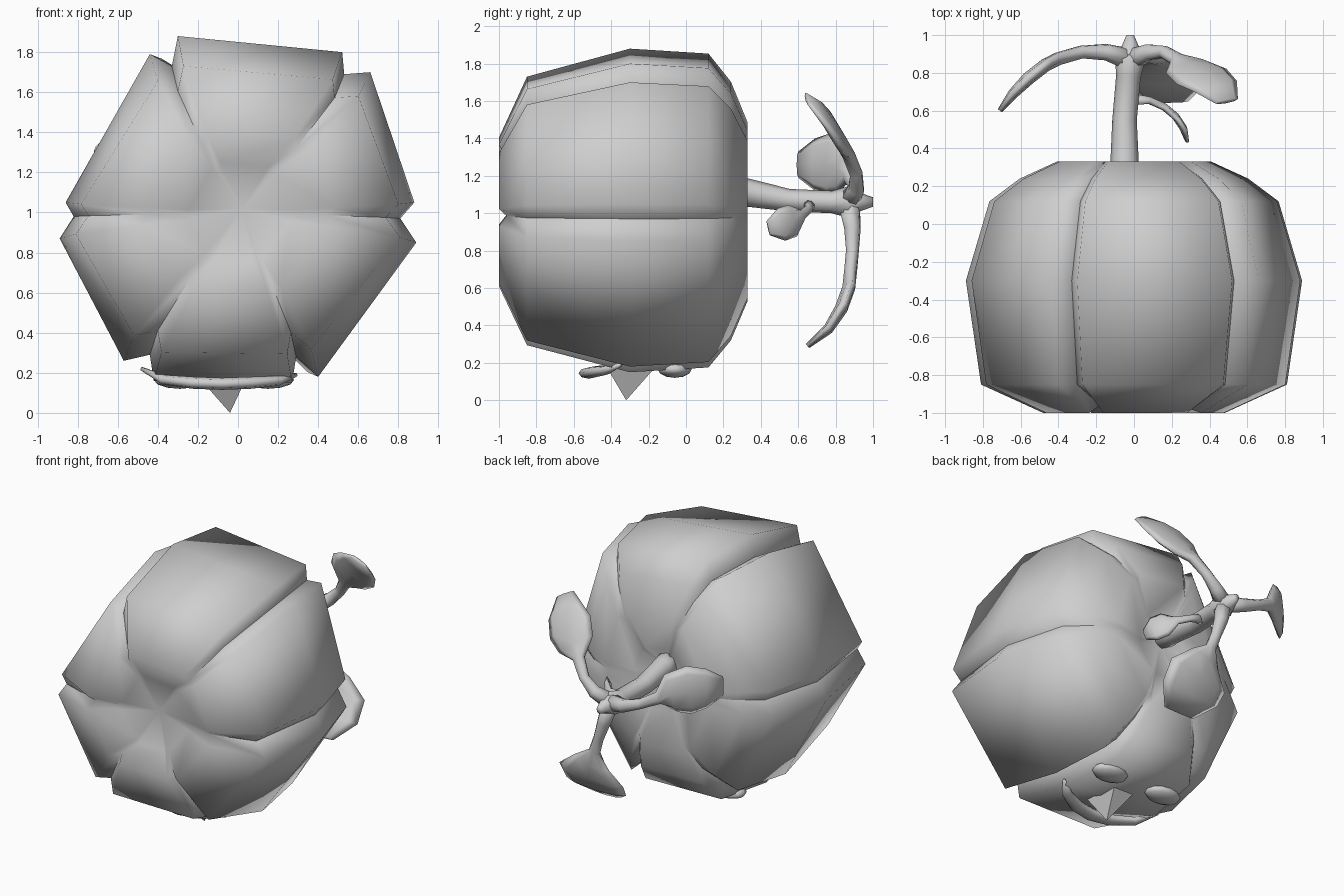
import bpy, bmesh, math
from mathutils import Vector

grey = bpy.data.materials.new("plain grey")
grey.diffuse_color = (0.62, 0.62, 0.62, 1)


def finish(bm, name):
    bmesh.ops.recalc_face_normals(bm, faces=bm.faces)
    for f in bm.faces:
        f.smooth = True
    me = bpy.data.meshes.new(name)
    bm.to_mesh(me)
    bm.free()
    me.materials.append(grey)
    ob = bpy.data.objects.new(name, me)
    bpy.context.collection.objects.link(ob)
    return ob


def loft(name, path, widths, thicks, normal, sides=8):
    """Tube along a path with an elliptical section, flat against the normal."""
    bm = bmesh.new()
    pts = [Vector(p) for p in path]
    rings = []
    for i, p in enumerate(pts):
        d = (pts[min(i + 1, len(pts) - 1)] - pts[max(i - 1, 0)]).normalized()
        side = d.cross(Vector(normal)).normalized()
        up = side.cross(d).normalized()
        ring = []
        for k in range(sides):
            a = 2 * math.pi * k / sides
            ring.append(bm.verts.new(p + side * (widths[i] * math.cos(a)) + up * (thicks[i] * math.sin(a))))
        rings.append(ring)
    for a, b in zip(rings, rings[1:]):
        for k in range(sides):
            j = (k + 1) % sides
            bm.faces.new((a[k], a[j], b[j], b[k]))
    bm.faces.new(rings[0])
    bm.faces.new(rings[-1])
    return finish(bm, name)


# Pumpkin body: six lobes around y, each two corners followed by a crease (x, z)
section = [(-0.30, 1.88), (0.52, 1.80), (0.53, 1.69),
           (0.66, 1.70), (0.88, 1.05), (0.81, 0.97),
           (0.89, 0.85), (0.40, 0.18), (0.29, 0.28),
           (0.27, 0.15), (-0.42, 0.16), (-0.44, 0.29),
           (-0.57, 0.26), (-0.89, 0.87), (-0.82, 0.98),
           (-0.86, 1.05), (-0.44, 1.79), (-0.33, 1.73)]
# y, x scale, z scale
levels = [(-0.93, 0.29, 0.28), (-1.0, 0.54, 0.46), (-0.85, 0.91, 0.83), (-0.3, 1, 1),
          (0.12, 0.86, 0.97), (0.24, 0.68, 0.80), (0.33, 0.46, 0.55), (0.29, 0.22, 0.25)]
bm = bmesh.new()
rings = [[bm.verts.new((x * sx, y, 1 + (z - 1) * sz)) for x, z in section] for y, sx, sz in levels]
n = len(section)
# creases dip inward where the lobes curl over at the front
for k in range(2, n, 3):
    rings[1][k].co.y += 0.04
for a, b in zip(rings, rings[1:]):
    for k in range(n):
        j = (k + 1) % n
        bm.faces.new((a[k], a[j], b[j], b[k]))
for ring, c in ((rings[0], (0.02, -0.91, 1.02)), (rings[-1], (-0.03, 0.22, 1.06))):
    v = bm.verts.new(c)
    for k in range(n):
        bm.faces.new((ring[k], ring[(k + 1) % n], v))
# sharp creases between the lobes
for a, b in zip(rings[1:], rings[2:]):
    for k in range(2, n, 3):
        bm.edges.get((a[k], b[k])).smooth = False
finish(bm, "pumpkin_body")

# Stem, pointed at its end
loft("stem", [(-0.04, 0.2, 1.12), (-0.05, 0.33, 1.11), (-0.05, 0.55, 1.07), (-0.03, 0.78, 1.06),
              (-0.02, 0.87, 1.06), (-0.02, 0.93, 1.06), (-0.02, 1.0, 1.06)],
     [0.09, 0.075, 0.065, 0.065, 0.08, 0.05, 0.02],
     [0.09, 0.075, 0.06, 0.06, 0.085, 0.05, 0.025], (0, 0, 1))

# Leaves on curved stalks, broad with blunt ends
leaf_w = [0.06, 0.045, 0.035, 0.045, 0.14, 0.17, 0.14, 0.07]
wide_w = [0.06, 0.045, 0.035, 0.04, 0.13, 0.24, 0.23, 0.12]
leaf_t = [0.06, 0.045, 0.035, 0.035, 0.035, 0.035, 0.028, 0.014]
loft("left_leaf", [(-0.02, 0.87, 1.07), (-0.15, 0.91, 1.09), (-0.28, 0.91, 1.14), (-0.40, 0.875, 1.20),
                   (-0.47, 0.84, 1.24), (-0.56, 0.77, 1.26), (-0.64, 0.69, 1.26), (-0.71, 0.60, 1.26)],
     leaf_w, leaf_t, (-0.6, 0.8, 0))
loft("upper_leaf", [(-0.02, 0.87, 1.07), (0.08, 0.91, 1.13), (0.16, 0.91, 1.21), (0.23, 0.87, 1.31),
                    (0.28, 0.83, 1.38), (0.36, 0.78, 1.46), (0.43, 0.73, 1.53), (0.49, 0.65, 1.61)],
     leaf_w, leaf_t, (0.12, 0.85, 0.5))
loft("lower_leaf", [(-0.02, 0.87, 1.06), (0.02, 0.89, 0.92), (0.06, 0.89, 0.80), (0.10, 0.88, 0.69),
                    (0.13, 0.87, 0.60), (0.16, 0.83, 0.49), (0.17, 0.76, 0.38), (0.17, 0.65, 0.29)],
     wide_w, leaf_t, (0, 0.85, -0.5))
loft("small_leaf", [(-0.02, 0.66, 1.05), (0.08, 0.655, 1.02), (0.16, 0.62, 0.99), (0.22, 0.57, 0.96),
                    (0.26, 0.51, 0.94), (0.28, 0.44, 0.92)],
     [0.035, 0.025, 0.03, 0.09, 0.09, 0.04], [0.035, 0.02, 0.02, 0.02, 0.02, 0.01], (0.8, 0.6, 0))

# Eyes on the underside
for label, x in (("left", -0.29), ("right", 0.15)):
    bm = bmesh.new()
    bmesh.ops.create_uvsphere(bm, u_segments=12, v_segments=6, radius=1)
    for v in bm.verts:
        v.co = Vector((x + v.co.x * 0.13, -0.06 + v.co.y * 0.09, 0.165 + v.co.z * 0.045))
    finish(bm, label + "_eye")

# Nose: four-sided spike pointing down
bm = bmesh.new()
tip = bm.verts.new((-0.04, -0.32, 0.0))
base = [bm.verts.new(p) for p in ((-0.19, -0.42, 0.17), (0.04, -0.42, 0.17),
                                  (0.02, -0.17, 0.17), (-0.14, -0.17, 0.17))]
for k in range(4):
    bm.faces.new((base[k], base[(k + 1) % 4], tip))
bm.faces.new(base)
nose = finish(bm, "nose")
for p in nose.data.polygons:
    p.use_smooth = False

# Mouth: thin smiling crescent
loft("mouth", [(-0.48, -0.33, 0.22), (-0.37, -0.43, 0.165), (-0.22, -0.50, 0.15), (-0.08, -0.52, 0.145),
               (0.06, -0.50, 0.15), (0.20, -0.43, 0.16), (0.29, -0.35, 0.19)],
     [0.01, 0.035, 0.05, 0.055, 0.05, 0.035, 0.01],
     [0.01, 0.025, 0.03, 0.03, 0.03, 0.025, 0.01], (0, 0, 1))
